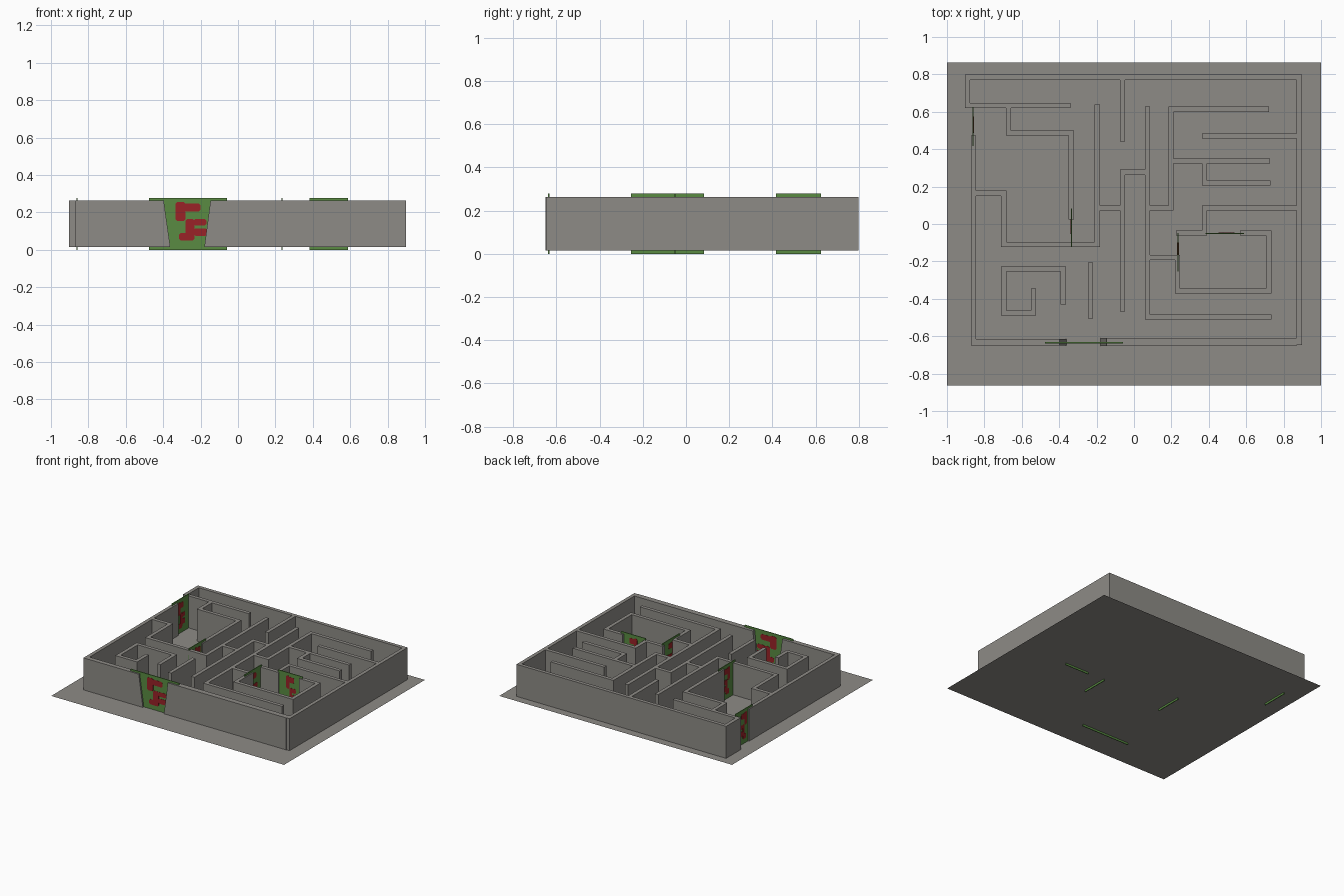
import bpy, bmesh, math
from mathutils import Vector, Matrix

if "Cube" in bpy.data.objects:
    bpy.data.objects.remove(bpy.data.objects["Cube"])

FLOOR, TOP, T = 0.0145, 0.263, 0.028


def material(name, rgb):
    m = bpy.data.materials.new(name)
    m.diffuse_color = (*rgb, 1)
    m.use_nodes = True
    m.node_tree.nodes["Principled BSDF"].inputs["Base Color"].default_value = m.diffuse_color
    return m


STONE = material("warm_grey_stone", (0.27, 0.26, 0.24))
GREEN = material("leaf_green", (0.10, 0.26, 0.055))
RED = material("dark_red", (0.32, 0.016, 0.02))


def finish(bm, name, *mats):
    bmesh.ops.recalc_face_normals(bm, faces=bm.faces)
    me = bpy.data.meshes.new(name)
    bm.to_mesh(me)
    bm.free()
    ob = bpy.data.objects.new(name, me)
    bpy.context.collection.objects.link(ob)
    for m in mats:
        me.materials.append(m)
    return ob


def wall(name, pts, t=T, slant=0.0):
    """Wall with mitred corners along a centre line; slant leans the last end back."""
    p = [Vector(q) for q in pts]
    dirs = [(b - a).normalized() for a, b in zip(p, p[1:])]
    bm = bmesh.new()
    rings = []
    for i, q in enumerate(p):
        d0, d1 = dirs[max(i - 1, 0)], dirs[min(i, len(dirs) - 1)]
        n0, n1 = Vector((-d0.y, d0.x)), Vector((-d1.y, d1.x))
        off = (n0 + n1) / (1 + n0.dot(n1)) * t / 2
        back = d0 * slant if i == len(p) - 1 else Vector((0, 0))
        rings.append([bm.verts.new((*c, z)) for c, z in (
            (q + off, FLOOR), (q - off, FLOOR), (q - off - back, TOP), (q + off - back, TOP))])
    for a, b in zip(rings, rings[1:]):
        for k in range(4):
            bm.faces.new((a[k], a[(k + 1) % 4], b[(k + 1) % 4], b[k]))
    bm.faces.new(rings[0])
    bm.faces.new(rings[-1])
    return finish(bm, name, STONE)


# ground slab
bm = bmesh.new()
bm.faces.new([bm.verts.new((x, y, FLOOR)) for x, y in
              ((-1, -.863), (1, -.863), (1, .863), (-1, .863))])
finish(bm, "ground_sheet", STONE)

# outer walls and the front walls beside the entrance
wall("outer_wall", [(-.34, .633), (-.89, .633), (-.89, .785), (.883, .785), (.883, -.648)])
wall("left_outer_wall", [(-.858, .473), (-.858, -.65)])
wall("front_wall_left", [(-.845, -.632), (-.362, -.632)], .036, .035)
wall("front_wall_right", [(.869, -.63), (-.18, -.63)], .042, .033)

# inner walls
INNER = {
    "upper_left_hook": [(-.671, .62), (-.671, .487), (-.335, .487), (-.335, .025)],
    "left_long_wall": [(-.845, .165), (-.697, .165), (-.697, -.11), (-.196, -.11), (-.196, .639)],
    "centre_link": [(-.182, .085), (-.075, .085)],
    "centre_wall": [(.058, .277), (-.061, .277), (-.061, -.468)],
    "main_divider": [(.072, .628), (.072, -.497), (.734, -.497)],
    "right_room_wall": [(.086, -.179), (.233, -.179), (.233, -.358), (.72, -.358),
                        (.72, -.048), (.567, -.048)],
    "upper_right_wall": [(.086, .086), (.198, .086), (.198, .614), (.722, .614)],
    "upper_right_shelf": [(.212, .337), (.727, .337)],
    "upper_right_hook": [(.377, .323), (.377, .219), (.73, .219)],
    "right_branch_upper": [(.869, .47), (.364, .47)],
    "right_branch_lower": [(.869, .086), (.377, .086), (.377, -.048), (.225, -.048)],
    "top_stub": [(-.061, .771), (-.061, .44)],
    "lone_wall": [(-.233, -.206), (-.233, -.505)],
    "spiral_wall": [(-.378, -.43), (-.378, -.24), (-.697, -.24), (-.697, -.476),
                    (-.537, -.476), (-.537, -.345)],
}
for name, pts in INNER.items():
    wall(name, pts)

# patches on a gate: x0, x1, z0, z1 relative to the middle of the wide gate
PATCHES = [(-.067, -.012, .155, .255), (-.02, .068, .205, .248), (-.047, .018, .05, .09),
           (-.012, .035, .05, .165), (.03, .105, .075, .115), (.03, .1, .13, .165)]


def slab(bm, outline, half, index):
    """Thin plate from an (x, z) outline, centred on y = 0."""
    front = [bm.verts.new((x, -half, z)) for x, z in outline]
    back = [bm.verts.new((x, half, z)) for x, z in outline]
    n = len(outline)
    faces = [bm.faces.new(front), bm.faces.new(back[::-1])]
    faces += [bm.faces.new((front[i], back[i], back[(i + 1) % n], front[(i + 1) % n]))
              for i in range(n)]
    for f in faces:
        f.material_index = index


def gate(name, x, y, width, turned):
    bm = bmesh.new()
    w, s = width / 2, width / .416
    slab(bm, [(-w, 0), (w, 0), (w, .278), (-w, .278)], .003, 0)
    for x0, x1, z0, z1 in PATCHES:
        x0, x1 = x0 * s, x1 * s
        c, d = .01 * s, .01      # clipped corners
        slab(bm, [(x0 + c, z0), (x1 - c, z0), (x1, z0 + d), (x1, z1 - d),
                  (x1 - c, z1), (x0 + c, z1), (x0, z1 - d), (x0, z0 + d)], .0045, 1)
    ob = finish(bm, name, GREEN, RED)
    ob.location = (x, y, 0)
    ob.rotation_euler.z = math.pi / 2 if turned else 0


# painted gates closing the gaps, their ends sunk in the walls
gate("entrance_gate", -.268, -.635, .416, False)
gate("left_gate", -.86, .521, .208, True)
gate("left_room_gate", -.335, -.02, .208, True)
gate("right_room_gate", .485, -.05, .208, False)
gate("right_side_gate", .235, -.151, .208, True)
